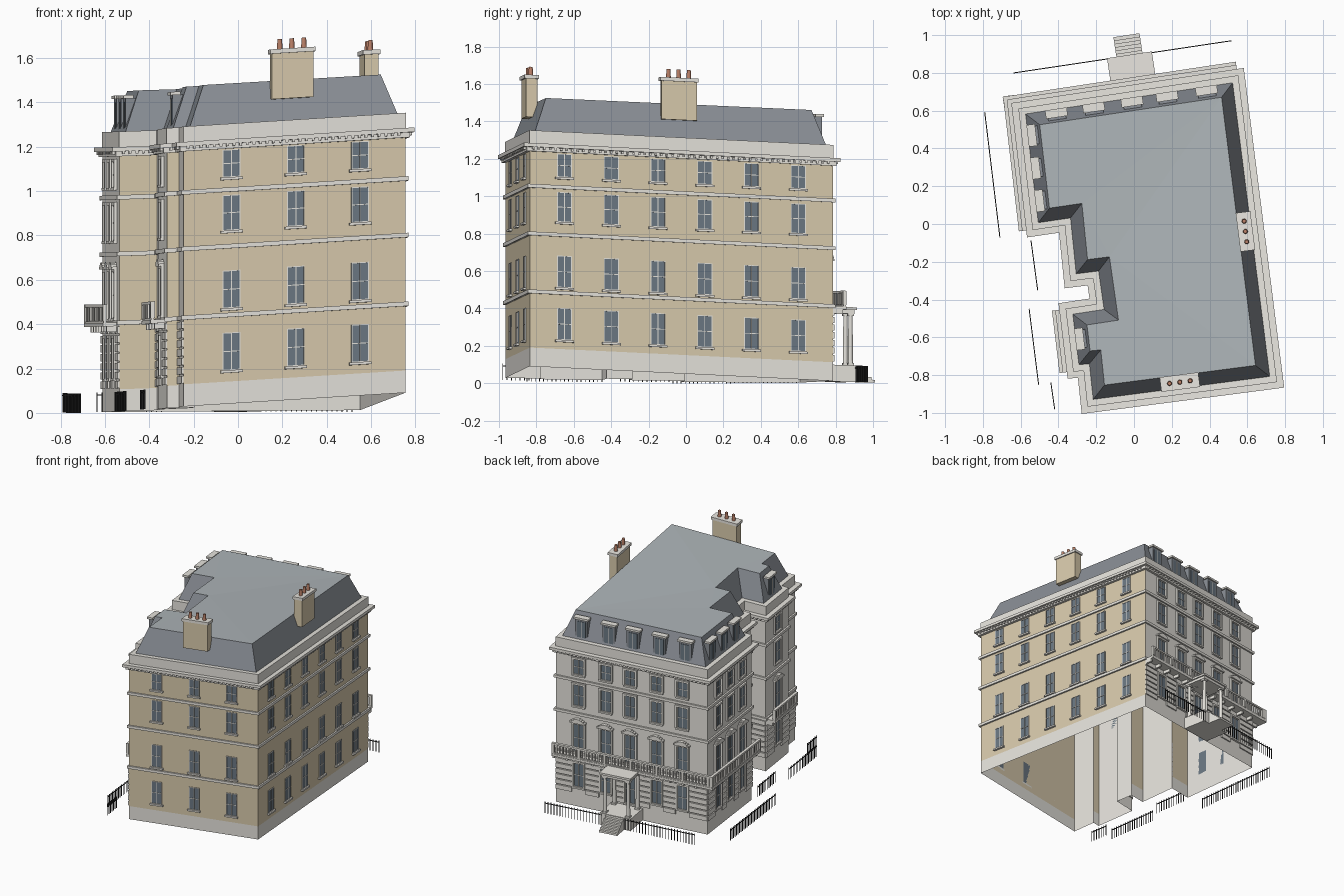
import bpy, bmesh, math
from mathutils import Vector

if "Cube" in bpy.data.objects:
    bpy.data.objects.remove(bpy.data.objects["Cube"])

# wall plan, counter-clockwise from the front right corner
P = [Vector(p) for p in [(.755, -.835), (.55, .785), (-.61, .61), (-.535, -.03), (-.365, -.005), (-.335, -.3),
     (-.215, -.285), (-.195, -.425), (-.36, -.45), (-.32, -.78), (-.265, -.775), (-.245, -.965)]]
N = len(P)
BRICK = {0, 3, 5, 9, 11}
COL = {'stone': (.80, .78, .73), 'brick': (.70, .60, .42), 'slate': (.25, .27, .30), 'lead': (.42, .46, .48),
       'glass': (.15, .19, .23), 'iron': (.03, .03, .03), 'clay': (.50, .22, .14)}
parts = {}


def get(name, col):
    return parts.setdefault(name, (bmesh.new(), col))[0]


def quad(name, col, pts):
    bm = get(name, col)
    bm.faces.new([bm.verts.new(p) for p in pts])


def edge(e):
    a, b = P[e], P[(e + 1) % N]
    d = (b - a).normalized()
    return a, d, Vector((d.y, -d.x)), (b - a).length


def at(e, s, o=0):
    a, d, n, L = edge(e)
    return a + d * s + n * o


def bar(name, col, A, B, w, h0, h1):
    # box along the plan line A-B
    bm = get(name, col)
    A, B = Vector(A), Vector(B)
    d = (B - A).normalized()
    n = Vector((d.y, -d.x)) * w / 2
    v = [bm.verts.new((p.x, p.y, h)) for h in (h0, h1) for p in (A - n, A + n, B + n, B - n)]
    for f in ((3, 2, 1, 0), (4, 5, 6, 7), (0, 1, 5, 4), (1, 2, 6, 5), (2, 3, 7, 6), (3, 0, 4, 7)):
        bm.faces.new([v[i] for i in f])


def plate(name, col, e, s0, s1, o0, o1, h0, h1):
    m = (o0 + o1) / 2
    bar(name, col, at(e, s0, m), at(e, s1, m), o1 - o0, h0, h1)


def offset(o):
    out = []
    for i in range(N):
        n0, n1 = edge(i - 1 if i else N - 1)[2], edge(i)[2]
        out.append(P[i] + (n0 + n1) * o / (1 + n0.dot(n1)))
    return out


def band(name, col, o0, o1, h0, h1):
    a, b = offset(o0), offset(o1)
    for i in range(N):
        j = (i + 1) % N
        quad(name, col, [(*b[i], h0), (*b[j], h0), (*b[j], h1), (*b[i], h1)])
        quad(name, col, [(*b[i], h1), (*b[j], h1), (*a[j], h1), (*a[i], h1)])
        quad(name, col, [(*a[i], h0), (*a[j], h0), (*b[j], h0), (*b[i], h0)])


def cylinder(name, col, p, r0, r1, h0, h1):
    bm = get(name, col)
    vs = bmesh.ops.create_cone(bm, cap_ends=True, segments=12, radius1=r0, radius2=r1, depth=h1 - h0)['verts']
    bmesh.ops.translate(bm, verts=vs, vec=(p.x, p.y, (h0 + h1) / 2))


def window(e, s, h0, h1, w, surround=False, hood=False):
    plate('window_glass', 'glass', e, s - w/2, s + w/2, 0, .003, h0, h1)
    for k in (-1, 0, 1):
        c = s + k * (w/2 - .002)
        plate('window_bars', 'stone', e, c - .002, c + .002, 0, .006, h0, h1)
    for h in (h0 + .002, (h0 + h1) / 2, h1 - .002):
        plate('window_bars', 'stone', e, s - w/2, s + w/2, 0, .006, h - .002, h + .002)
    plate('window_sills', 'stone', e, s - w/2 - .01, s + w/2 + .01, 0, .016, h0 - .012, h0)
    if surround:
        for k in (-1, 1):
            c = s + k * (w/2 + .007)
            plate('window_surrounds', 'stone', e, c - .007, c + .007, 0, .014, h0, h1)
        plate('window_surrounds', 'stone', e, s - w/2 - .014, s + w/2 + .014, 0, .014, h1, h1 + .014)
    if hood:
        # shallow segmental hood built from stepped slices
        for k in range(-4, 4):
            x0, x1 = (s + (k + i) * (w/2 + .02) / 4 for i in (0, 1))
            rise = .028 * math.cos((k + .5) / 4 * math.pi / 2)
            plate('window_hoods', 'stone', e, x0, x1, 0, .026, h1 + .012, h1 + .018 + rise)


# walls, plinth and bands
for i in range(N):
    j = (i + 1) % N
    b = i in BRICK
    quad('brick_walls' if b else 'stone_walls', 'brick' if b else 'stone',
         [(*P[i], .1), (*P[j], .1), (*P[j], 1.2), (*P[i], 1.2)])
    quad('plinth', 'stone', [(*P[i], 0), (*P[j], 0), (*P[j], .1), (*P[i], .1)])
for h in (.39, .70, .955):
    band('string_courses', 'stone', 0, .012, h, h + .02)
band('cornice', 'stone', 0, .018, 1.15, 1.172)
band('cornice', 'stone', 0, .036, 1.172, 1.192)
band('parapet', 'stone', -.035, .002, 1.19, 1.262)
for e in range(N):
    L = edge(e)[3]
    for k in range(int(L / .03)):
        plate('dentils', 'stone', e, k * .03 + .01, k * .03 + .022, .015, .03, 1.16, 1.172)

# mansard roof
lo, hi = offset(-.03), offset(-.1)
for i in range(N):
    j = (i + 1) % N
    quad('mansard_slopes', 'slate', [(*lo[i], 1.255), (*lo[j], 1.255), (*hi[j], 1.445), (*hi[i], 1.445)])
quad('flat_roof', 'lead', [(*p, 1.445) for p in hi])
bmesh.ops.triangulate(parts['flat_roof'][0], faces=parts['flat_roof'][0].faces[:])

# brick side windows
ROWS = [(.15, .32), (.43, .60), (.78, .94), (1.02, 1.145)]
for h0, h1 in ROWS:
    for x in (-.03, .26, .55):
        window(11, (x + .245) / .9915, h0, h1, .08)
    for k in range(6):
        window(0, (-.65 + .25 * k + .835) / .992, h0, h1, .08)

# stone fronts: windows, rustication, dormers, balconies
STONE = {1: [.15, .33, .49, .665, .835], 2: [.23, .5, .77], 4: [], 6: [], 7: [], 8: [.5], 10: []}
for e, ts in STONE.items():
    L = edge(e)[3]
    cs = [t * L for t in ts]
    for c in cs:
        window(e, c, .15 if (e, c) != (1, cs[2] if len(cs) > 2 else 0) else .11, .33, .075, True)
        window(e, c, .42, .63, .08, True, True)
        window(e, c, .77, .93, .08, True)
        window(e, c, 1.01, 1.125, .08, True)
        # dormer with light cap
        plate('dormers', 'slate', e, c - .048, c + .048, -.11, -.04, 1.26, 1.41)
        plate('dormer_caps', 'stone', e, c - .058, c + .058, -.075, -.03, 1.41, 1.425)
        plate('dormer_glass', 'glass', e, c - .034, c + .034, -.04, -.037, 1.275, 1.395)
        plate('dormer_bars', 'stone', e, c - .002, c + .002, -.037, -.034, 1.275, 1.395)
    stops = [0] + [c + k * .053 for c in cs for k in (-1, 1)] + [L]
    for r in range(7):
        h = .105 + r * .041
        for a, b in zip(stops[::2], stops[1::2]):
            plate('rustication', 'stone', e, a, b, 0, .009, h, h + .033)
    if cs:
        s0, s1 = (-.075 if e == 2 else 0), L + (.075 if e == 1 else 0)
        plate('balcony_slabs', 'stone', e, s0, s1, 0, .075, .385, .402)
        plate('balcony_rails', 'stone', e, s0, s1, .055, .075, .472, .485)
        plate('balcony_rails', 'stone', e, s0, s1, .058, .072, .402, .41)
        n = int((s1 - s0) / .025)
        for k in range(n + 1):
            c = s0 + .01 + (s1 - s0 - .02) * k / n
            q = .010 if k % 8 in (0,) or k == n else .0045
            plate('balusters', 'stone', e, c - q, c + q, .065 - q, .065 + q, .41, .473)
        for k in range(int(L / .1) + 1):
            plate('balcony_brackets', 'stone', e, k * .1, k * .1 + .015, 0, .055, .36, .386)

# entrance porch and steps
pc = .47 * edge(1)[3]
plate('porch_floor', 'stone', 1, pc - .12, pc + .12, 0, .19, 0, .09)
plate('porch_roof', 'stone', 1, pc - .11, pc + .11, 0, .185, .365, .385)
plate('porch_roof', 'stone', 1, pc - .12, pc + .12, 0, .195, .385, .40)
for k in (-1, 1):
    for o in (.165, .02):
        p = at(1, pc + k * .09, o)
        cylinder('porch_columns', 'stone', p, .014, .011, .09, .365)
        for h in (.09, .353):
            plate('porch_column_blocks', 'stone', 1, pc + k*.09 - .017, pc + k*.09 + .017, o - .017, o + .017, h, h + .012)
for k in range(6):
    plate('entrance_steps', 'stone', 1, pc - .07, pc + .07, .19, .21 + .018 * k, 0, .085 - .014 * k)

# chimneys with clay pots
for e, c, half in ((11, .50, .095), (0, .81, .095)):
    plate('chimney_stacks', 'brick', e, c - half, c + half, -.095, -.033, 1.36, 1.575)
    plate('chimney_caps', 'stone', e, c - half - .008, c + half + .008, -.103, -.025, 1.565, 1.585)
    for k in (-1, 0, 1):
        cylinder('chimney_pots', 'clay', at(e, c + k * .055, -.064), .013, .010, 1.585, 1.63)

# iron street railings
RUNS = [((-.635, .8), (-.1, .88)), ((.08, .905), (.515, .97)), ((-.79, .59), (-.71, -.07)),
        ((-.545, -.09), (-.51, -.35)), ((-.555, -.45), (-.505, -.85)), ((-.44, -.84), (-.42, -.98))]
for A, B in RUNS:
    A, B = Vector(A), Vector(B)
    d = (B - A).normalized()
    bar('railing_rails', 'iron', A, B, .005, .074, .079)
    n = int((B - A).length / .022)
    for k in range(n + 1):
        p = A.lerp(B, k / n)
        bar('railing_pickets', 'iron', p - d * .002, p + d * .002, .004, 0, .088)

# bend everything to the sloping ground and create the objects
for name, (bm, col) in parts.items():
    for v in bm.verts:
        x, y = v.co.x, v.co.y
        v.co.z += .033 + .0348 * x - .0213 * y - .0347 * x * y - .008
    bmesh.ops.remove_doubles(bm, verts=bm.verts[:], dist=1e-6)
    me = bpy.data.meshes.new(name)
    bm.to_mesh(me)
    bm.free()
    mat = bpy.data.materials.get(col) or bpy.data.materials.new(col)
    mat.diffuse_color = (*COL[col], 1)
    mat.use_nodes = True
    mat.node_tree.nodes["Principled BSDF"].inputs["Base Color"].default_value = mat.diffuse_color
    me.materials.append(mat)
    bpy.context.collection.objects.link(bpy.data.objects.new(name, me))
